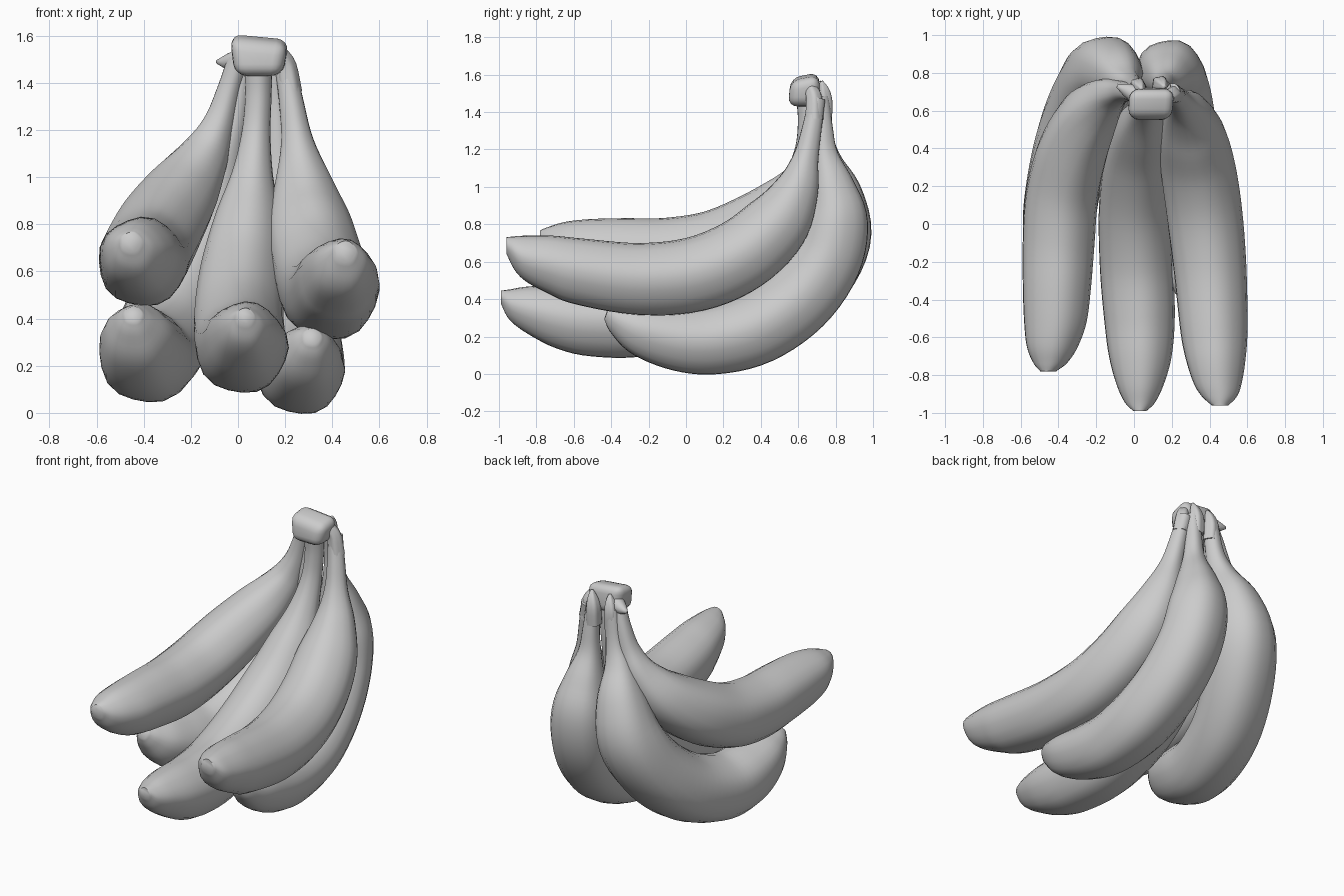
import bpy, bmesh, math
from mathutils import Vector

skin = bpy.data.materials.new("plain grey")
skin.diffuse_color = (0.6, 0.6, 0.6, 1)
SIDES = 20


def spline(points, steps):
    """Smooth interpolation through (x, y, z, radius) points."""
    pts = [Vector(p) for p in points]
    pts = [2 * pts[0] - pts[1]] + pts + [2 * pts[-1] - pts[-2]]
    out = []
    for i in range(1, len(pts) - 2):
        a, b, c, d = pts[i - 1:i + 3]
        for k in range(steps):
            t = k / steps
            out.append(0.5 * (2 * b + (c - a) * t + (2 * a - 5 * b + 4 * c - d) * t * t
                              + (3 * b - a - 3 * c + d) * t ** 3))
    return out + [pts[-2]]


def sweep(name, points, steps=5, ridge=0.025, angle=70, level=0.0):
    """Ridged tube along a path; level turns the first rings upright."""
    path = spline(points, steps)
    bm = bmesh.new()
    rings = []
    for i, p in enumerate(path):
        t = (path[min(i + 1, len(path) - 1)] - path[max(i - 1, 0)]).to_3d().normalized()
        w = level * min(1, max(0, 2 - i / (2.5 * steps)))
        t = t.lerp(Vector((0, 1, 0)), w).normalized()
        side = Vector((1, 0, 0))
        side = (side - t * side.dot(t)).normalized()
        up = t.cross(side)
        ring = []
        for k in range(SIDES):
            a = 2 * math.pi * k / SIDES
            r = max(p[3], 0.005) * (1 + ridge * math.cos(5 * a + 0.6))
            ring.append(bm.verts.new(p.to_3d() + r * (side * math.cos(a) + up * math.sin(a))))
        rings.append(ring)
    for r0, r1 in zip(rings, rings[1:]):
        for k in range(SIDES):
            j = (k + 1) % SIDES
            bm.faces.new((r0[k], r0[j], r1[j], r1[k]))
    bm.faces.new(rings[0][::-1])
    bm.faces.new(rings[-1])
    return finish(name, bm, angle)


def finish(name, bm, angle):
    bmesh.ops.recalc_face_normals(bm, faces=bm.faces)
    me = bpy.data.meshes.new(name)
    bm.to_mesh(me)
    bm.free()
    me.materials.append(skin)
    ob = bpy.data.objects.new(name, me)
    bpy.context.collection.objects.link(ob)
    bpy.ops.object.select_all(action='DESELECT')
    ob.select_set(True)
    bpy.context.view_layer.objects.active = ob
    bpy.ops.object.shade_smooth_by_angle(angle=math.radians(angle))
    return ob


# Fruits: small blunt tip, thick curved body, thin neck running into the crown
sweep("upper_left_banana", [
    (-.455, -.78, .725, .042), (-.445, -.735, .695, .09), (-.435, -.65, .675, .135),
    (-.42, -.52, .66, .165), (-.412, -.34, .65, .18), (-.403, -.10, .642, .19),
    (-.385, .15, .68, .192), (-.33, .38, .785, .185), (-.24, .57, .93, .157),
    (-.145, .67, 1.09, .105), (-.083, .695, 1.23, .066), (-.04, .70, 1.37, .05),
    (0, .69, 1.50, .045)], level=1)
sweep("middle_banana", [
    (.03, -.99, .41, .035), (.03, -.945, .37, .08), (.03, -.85, .34, .125),
    (.03, -.70, .305, .166), (.025, -.50, .278, .187), (.01, -.22, .29, .195),
    (.0, .08, .40, .19), (.015, .34, .59, .178), (.04, .50, .81, .142),
    (.06, .59, 1.01, .088), (.075, .64, 1.18, .062), (.085, .655, 1.34, .056),
    (.085, .65, 1.48, .06)], level=1)
sweep("upper_right_banana", [
    (.455, -.96, .685, .045), (.45, -.91, .64, .095), (.44, -.84, .61, .128),
    (.43, -.72, .58, .157), (.42, -.57, .545, .177), (.40, -.25, .505, .192),
    (.37, .05, .53, .20), (.335, .30, .635, .197), (.30, .485, .80, .178),
    (.275, .59, .98, .122), (.25, .64, 1.15, .07), (.225, .675, 1.32, .052),
    (.20, .70, 1.47, .045)], level=1)
sweep("lower_left_banana", [
    (-.445, -.33, .42, .035), (-.44, -.28, .38, .085), (-.425, -.18, .32, .147),
    (-.405, 0, .26, .188), (-.375, .21, .243, .198), (-.315, .46, .325, .205),
    (-.235, .67, .505, .205), (-.16, .80, .73, .193), (-.10, .80, .95, .15),
    (-.05, .75, 1.13, .09), (-.01, .73, 1.27, .058), (.02, .72, 1.48, .045)], level=.4)
sweep("lower_right_banana", [
    (.315, -.425, .325, .035), (.31, -.37, .29, .085), (.295, -.25, .235, .14),
    (.28, -.05, .185, .17), (.265, .15, .18, .185), (.25, .38, .243, .195),
    (.225, .60, .395, .195), (.20, .75, .605, .19), (.185, .80, .82, .175),
    (.175, .78, 1.00, .125), (.165, .745, 1.17, .07), (.16, .735, 1.32, .05),
    (.15, .72, 1.48, .045)], level=.4)

# Crown: lumpy rounded block joining all the necks
bm = bmesh.new()
bmesh.ops.create_cube(bm, size=1)
for v in bm.verts:
    top, left, front = v.co.z > 0, v.co.x < 0, v.co.y < 0
    x = .085 + v.co.x * (.25 if top else .20)
    y = .635 + v.co.y * (.15 if top else .18)
    z = 1.51 + v.co.z * .16
    if top:
        z += (.012 if left else -.012) + (-.015 if front else .015)
    if not front:
        x += .01
    v.co = (x, y, z)
bmesh.ops.bevel(bm, geom=bm.edges[:], offset=.05, segments=4, profile=.5, affect='EDGES')
finish("crown", bm, 60)

# Torn peel flaps around the back and side of the crown
sweep("left_flap", [(.02, .68, 1.50, .05), (-.04, .71, 1.49, .035), (-.09, .73, 1.49, .008)], 3, 0)
for name, x, y in (("back_flap", .14, .735), ("back_left_flap", .02, .725)):
    sweep(name, [(x, y, 1.36, .045), (x, y + .005, 1.46, .042),
                 (x + .01, y, 1.52, .03), (x + .02, y - .01, 1.565, .008)], 3, .08)
sweep("right_flap", [(.18, .67, 1.52, .035), (.205, .685, 1.47, .042), (.222, .685, 1.36, .048)], 3, .06)
